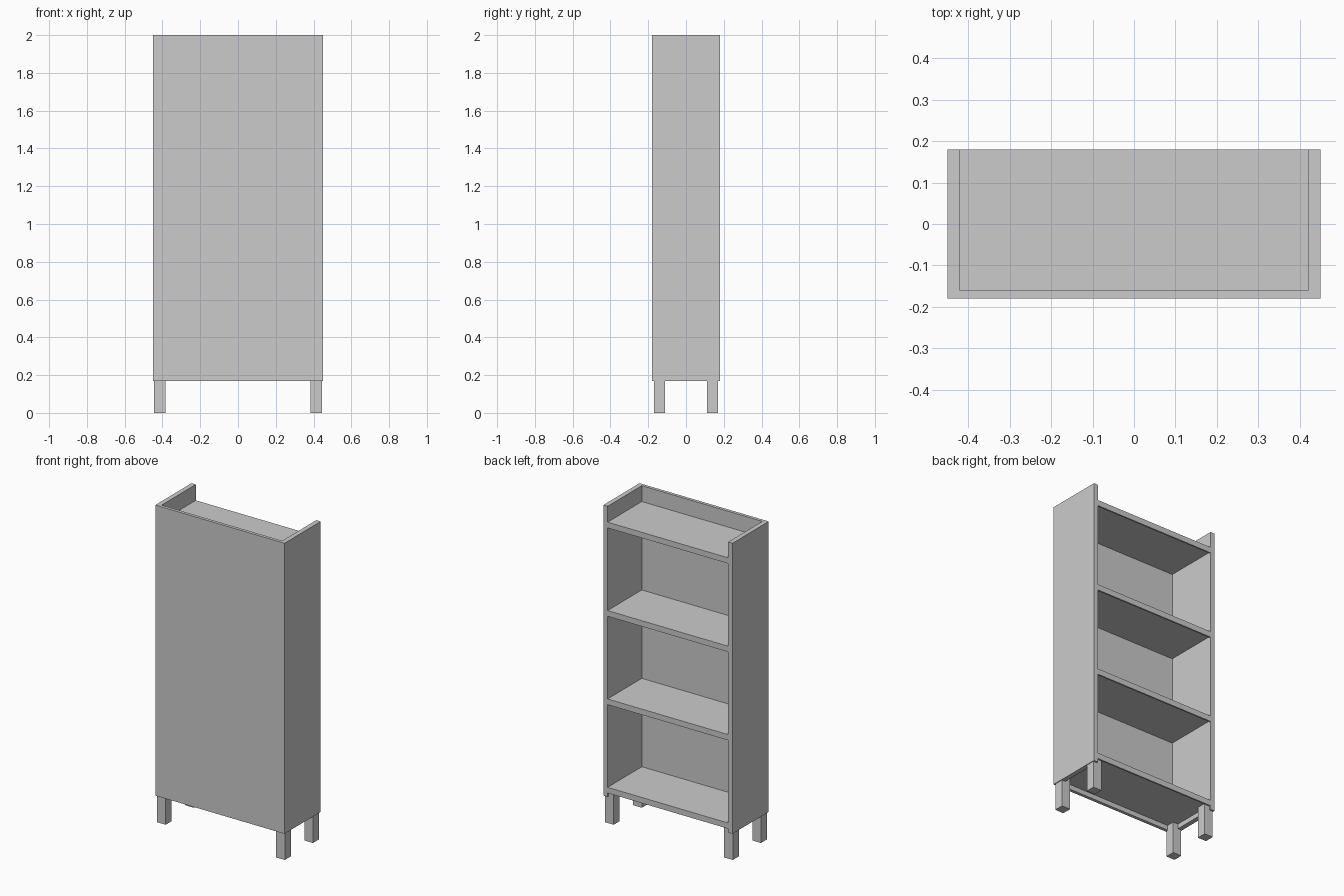
import bpy, bmesh

if "Cube" in bpy.data.objects:
    bpy.data.objects.remove(bpy.data.objects["Cube"])

W, D = 0.45, 0.18          # half width, half depth
BASE, TOP = 0.17, 2.0      # carcass bottom and top
SIDE, PANEL = 0.03, 0.02   # board thicknesses


def finish(name, bm):
    bmesh.ops.recalc_face_normals(bm, faces=bm.faces)
    mesh = bpy.data.meshes.new(name)
    bm.to_mesh(mesh)
    bm.free()
    obj = bpy.data.objects.new(name, mesh)
    bpy.context.collection.objects.link(obj)
    return obj


def extrude(name, outline, z0, z1):
    """Vertical prism from an xy outline."""
    bm = bmesh.new()
    face = bm.faces.new([bm.verts.new((x, y, z0)) for x, y in outline])
    res = bmesh.ops.extrude_face_region(bm, geom=[face])
    verts = [g for g in res["geom"] if isinstance(g, bmesh.types.BMVert)]
    bmesh.ops.translate(bm, verts=verts, vec=(0, 0, z1 - z0))
    return finish(name, bm)


def box(name, x0, x1, y0, y1, z0, z1):
    return extrude(name, [(x0, y0), (x1, y0), (x1, y1), (x0, y1)], z0, z1)


# U-shaped carcass: two sides and the closed panel, open towards +y
xi, yi = W - SIDE, -D + PANEL
extrude("carcass", [(-W, -D), (W, -D), (W, D), (xi, D),
                    (xi, yi), (-xi, yi), (-xi, D), (-W, D)], BASE, TOP)

# Four evenly spaced shelves, each with a slim edge strip on the open side
for i in range(4):
    z = 0.23 + i * (1.90 - 0.23) / 3
    box(f"shelf_{i + 1}", -xi, xi, yi, D - 0.01, z - 0.03, z)
    box(f"shelf_edge_{i + 1}", -xi, xi, D - 0.01, D, z - 0.036, z)

# Square legs running up to the underside of the lowest shelf
for sx, side in ((-1, "left"), (1, "right")):
    for sy, end in ((-1, "front"), (1, "back")):
        cx, cy = sx * 0.415, sy * 0.14
        box(f"{end}_{side}_leg", cx - 0.03, cx + 0.03,
            cy - 0.03, cy + 0.03, 0.0, 0.20)
